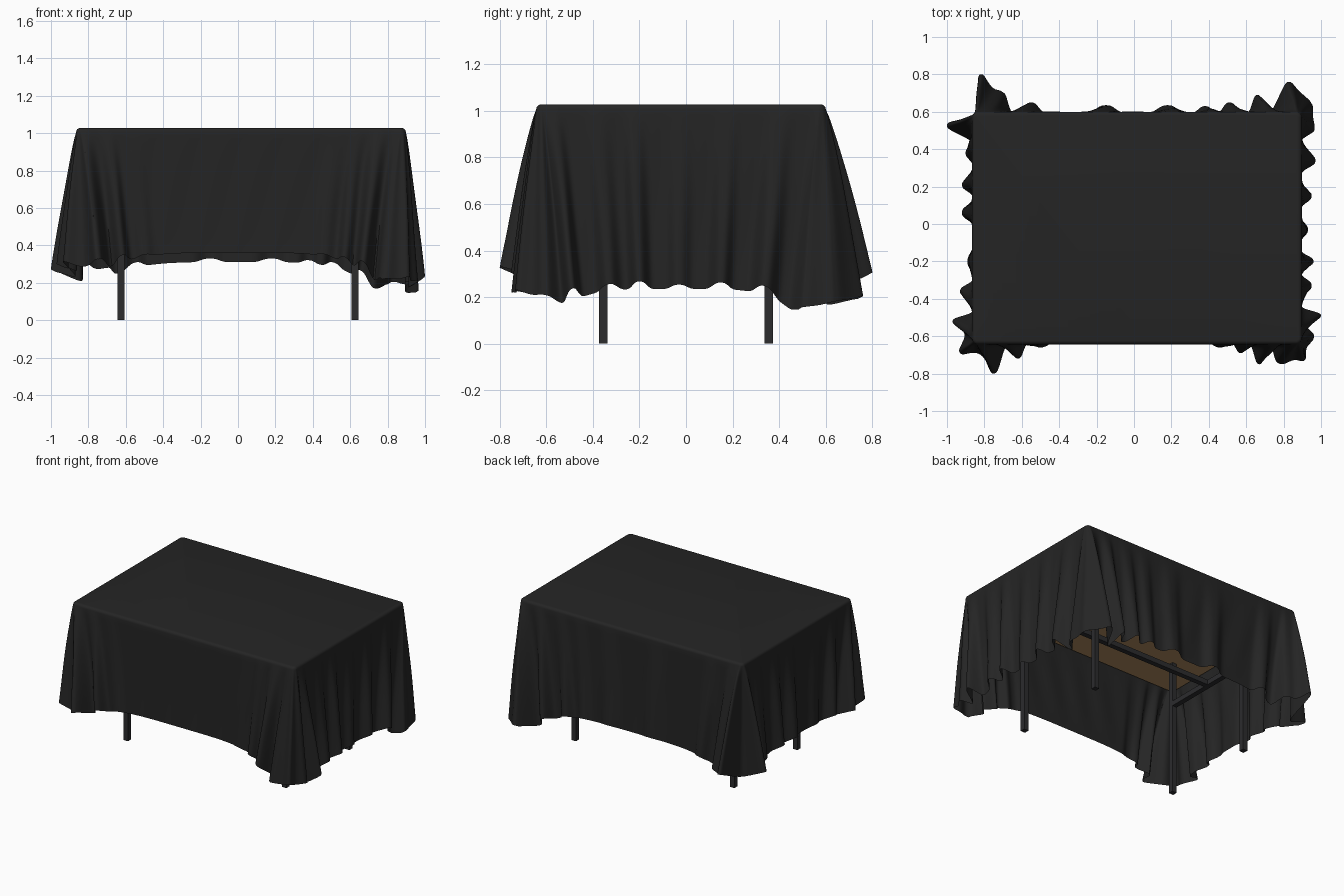
import bpy, bmesh, math
from mathutils import Vector

if "Cube" in bpy.data.objects:
    bpy.data.objects.remove(bpy.data.objects["Cube"])

X0, X1, Y0, Y1, TOP = -0.865, 0.897, -0.643, 0.60, 1.027


def material(name, col):
    m = bpy.data.materials.new(name)
    m.diffuse_color = (*col, 1)
    m.use_nodes = True
    m.node_tree.nodes["Principled BSDF"].inputs["Base Color"].default_value = m.diffuse_color
    return m


BLACK = material("black_cloth", (0.018, 0.018, 0.018))
METAL = material("dark_metal", (0.025, 0.025, 0.027))
WOOD = material("wood", (0.42, 0.25, 0.11))


def box(name, centre, size, mat):
    bm = bmesh.new()
    bmesh.ops.create_cube(bm, size=1)
    for v in bm.verts:
        v.co = Vector([c + p * s for c, p, s in zip(centre, v.co, size)])
    me = bpy.data.meshes.new(name)
    bm.to_mesh(me)
    bm.free()
    ob = bpy.data.objects.new(name, me)
    bpy.context.collection.objects.link(ob)
    me.materials.append(mat)
    return ob


# Table: board, four legs and an H-shaped stretcher
box("table_board", (0.016, -0.022, 0.985), (1.74, 1.22, 0.05), WOOD)
LX, LY, W = 0.625, 0.355, 0.036
for sx, a in ((-1, "left"), (1, "right")):
    for sy, b in ((-1, "front"), (1, "back")):
        box(f"{b}_{a}_leg", (sx * LX, sy * LY, 0.48), (W, W, 0.96), METAL)
    box(f"{a}_cross_rail", (sx * LX, 0, 0.655), (W, 2 * LY - W, W), METAL)
box("centre_stretcher", (0, 0, 0.655), (2 * LX - W, W, W), METAL)

# Cloth outline: rounded rectangle, anticlockwise from the front left
SIDES, ARC = (180, 130, 180, 130), 50


def ring(inset, r):
    x0, x1, y0, y1 = X0 + inset + r, X1 - inset - r, Y0 + inset + r, Y1 - inset - r
    centres = [Vector((x0, y0)), Vector((x1, y0)), Vector((x1, y1)), Vector((x0, y1))]
    pts = []
    for k in range(4):
        a = math.radians(-90 + 90 * k)
        off = Vector((math.cos(a), math.sin(a))) * r
        c0, c1 = centres[k], centres[(k + 1) % 4]
        pts += [c0.lerp(c1, i / SIDES[k]) + off for i in range(SIDES[k])]
        for i in range(ARC):
            b = a + math.pi / 2 * i / ARC
            pts.append(c1 + Vector((math.cos(b), math.sin(b))) * r)
    return pts


# Hem height: middle of each side, and each corner
MID = (0.36, 0.235, 0.31, 0.29)
CORNER = (0.165, 0.12, 0.20, 0.245)
hem_z = []
for k in range(4):
    for i in range(SIDES[k]):
        t = 2 * i / SIDES[k] - 1
        c = CORNER[k] if t > 0 else CORNER[k - 1]
        hem_z.append(MID[k] + (c - MID[k]) * abs(t) ** 4.5)
    hem_z += [CORNER[k]] * ARC

# Folds: tip position seen from above, and half width
FOLDS = [
    (-0.75, -0.80, 0.045), (-0.62, -0.72, 0.035), (-0.50, -0.66, 0.04),
    (0.46, -0.66, 0.04), (0.57, -0.69, 0.03), (0.67, -0.75, 0.035), (0.77, -0.74, 0.03),
    (0.91, -0.73, 0.045), (0.96, -0.60, 0.03), (1.00, -0.49, 0.03),
    (0.95, -0.33, 0.04), (0.96, -0.20, 0.035), (0.93, -0.03, 0.04),
    (0.95, 0.15, 0.04), (0.97, 0.34, 0.045), (0.965, 0.51, 0.035), (0.95, 0.64, 0.04),
    (0.83, 0.76, 0.045), (0.66, 0.69, 0.035), (0.51, 0.65, 0.04), (0.38, 0.63, 0.04),
    (0.18, 0.635, 0.06), (-0.15, 0.635, 0.06), (-0.55, 0.65, 0.045),
    (-0.70, 0.70, 0.03), (-0.82, 0.80, 0.045), (-1.00, 0.53, 0.045),
    (-0.90, 0.38, 0.04), (-0.92, 0.21, 0.04), (-0.92, 0.06, 0.045),
    (-0.89, -0.20, 0.05), (-0.93, -0.36, 0.04), (-0.97, -0.52, 0.033),
    (-0.93, -0.69, 0.045),
]
edge, hem = ring(0, 0.03), ring(0.004, 0.12)
n = len(hem)
dist = [0.0]
for i in range(n):
    dist.append(dist[-1] + (hem[(i + 1) % n] - hem[i]).length)
total = dist[-1]
folded = [p.copy() for p in hem]
for x, y, w in FOLDS:
    tip = Vector((x, y))
    j = min(range(n), key=lambda i: (hem[i] - tip).length)
    push = tip - hem[j]
    for i in range(n):
        d = abs(dist[i] - dist[j])
        d = min(d, total - d)
        g = math.exp(-abs(d / w) ** 2.8)
        folded[i] += push * g
        hem_z[i] += 0.5 * push.length * g  # fold tips swing up as they lean out

# Cloth rows: rolled top edge, then the falling skirt
R = 0.02
rows = []
for a in (0, 22, 45, 67):
    a = math.radians(a)
    ins = R * (1 - math.sin(a))
    rows.append([(p.x, p.y, TOP - R * (1 - math.cos(a))) for p in ring(ins, 0.03 - ins)])
STEPS = 20
for s in range(STEPS + 1):
    f = s / STEPS
    row = []
    for i in range(n):
        p = edge[i].lerp(folded[i], f ** 0.85)
        ripple = 0.003 * math.sin(math.pi * f) * math.sin(dist[i] * 31 + 4 * f)
        p += (edge[i] - Vector((0.018, -0.02))).normalized() * ripple
        z = (TOP - R) * (1 - f) + hem_z[i] * f
        row.append((p.x, p.y, z))
    rows.append(row)

bm = bmesh.new()
grid = [[bm.verts.new(c) for c in row] for row in rows]
bm.faces.new(grid[0])
for r0, r1 in zip(grid, grid[1:]):
    for i in range(n):
        j = (i + 1) % n
        bm.faces.new((r0[i], r1[i], r1[j], r0[j]))
me = bpy.data.meshes.new("tablecloth")
bm.to_mesh(me)
bm.free()
cloth = bpy.data.objects.new("tablecloth", me)
bpy.context.collection.objects.link(cloth)
me.materials.append(BLACK)
bpy.context.view_layer.objects.active = cloth
cloth.select_set(True)
bpy.ops.object.shade_smooth_by_angle(angle=math.radians(50))
